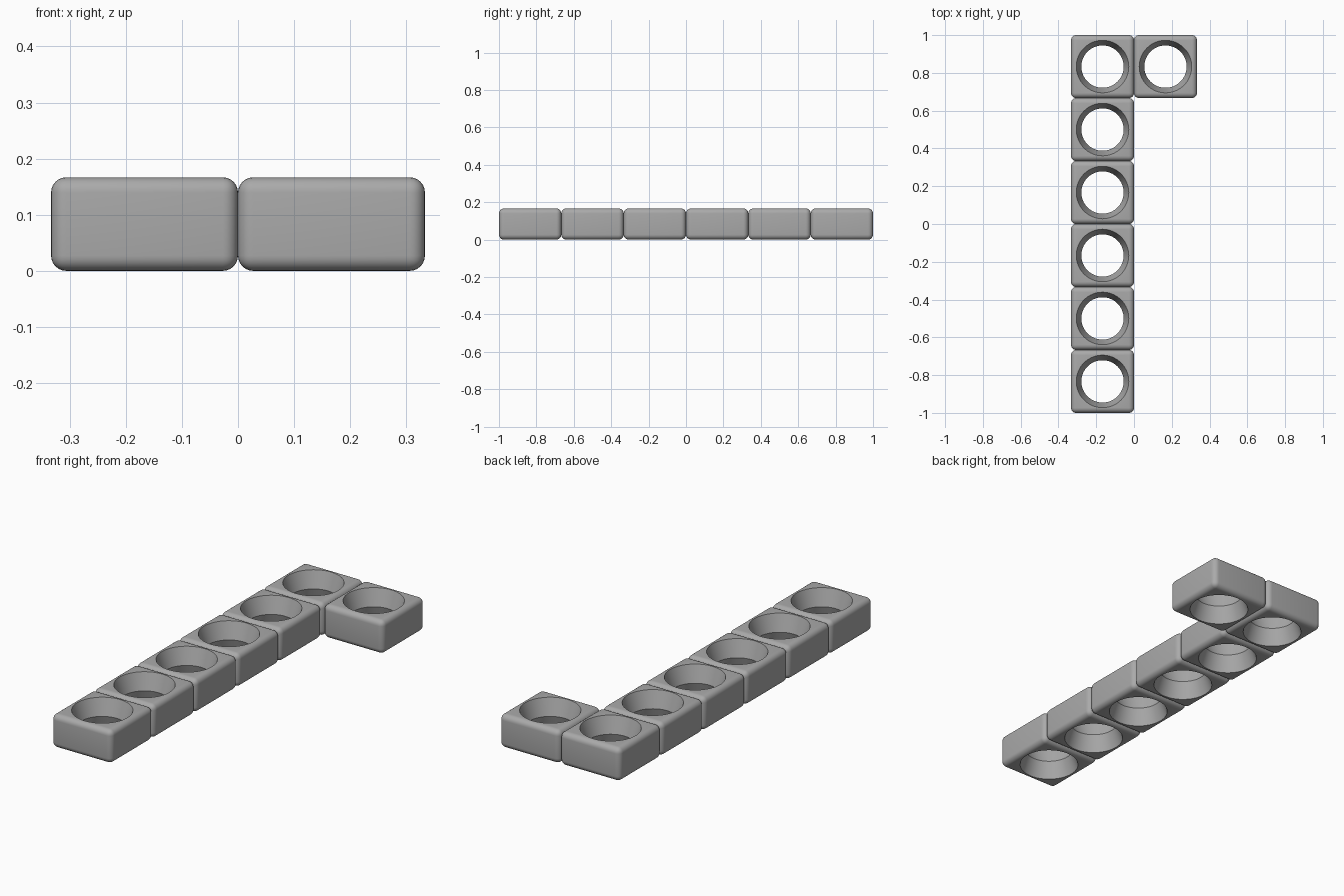
import bpy
import bmesh
import math

if "Cube" in bpy.data.objects:
    bpy.data.objects.remove(bpy.data.objects["Cube"], do_unlink=True)

CELL = 1 / 3
HEIGHT = 1 / 6
ROUND = 0.027

grey = bpy.data.materials.new("plain grey")
grey.use_nodes = True
colour = (0.4, 0.4, 0.4, 1)
grey.diffuse_color = colour
grey.node_tree.nodes["Principled BSDF"].inputs["Base Color"].default_value = colour


def new_object(name, bm):
    bmesh.ops.recalc_face_normals(bm, faces=bm.faces)
    mesh = bpy.data.meshes.new(name)
    bm.to_mesh(mesh)
    bm.free()
    mesh.materials.append(grey)
    obj = bpy.data.objects.new(name, mesh)
    bpy.context.collection.objects.link(obj)
    return obj


def hole_cutter(profile, sides=64):
    """Stack of rings, capped at both ends, for the waisted hole."""
    bm = bmesh.new()
    rings = []
    for radius, z in profile:
        angles = [math.tau * i / sides for i in range(sides)]
        rings.append([bm.verts.new((radius * math.cos(a), radius * math.sin(a), z)) for a in angles])
    for low, high in zip(rings, rings[1:]):
        for i in range(sides):
            j = (i + 1) % sides
            bm.faces.new((low[i], low[j], high[j], high[i]))
    bm.faces.new(rings[0])
    bm.faces.new(rings[-1])
    return new_object("hole_cutter", bm)


# Waisted hole: flares to both the top and the bottom
WAIST = HEIGHT / 2
SLOPE = (0.139 - 0.112) / WAIST
EXTRA = 0.02
flare = 0.139 + SLOPE * EXTRA
cutter = hole_cutter([(flare, -EXTRA), (0.112, WAIST), (flare, HEIGHT + EXTRA)])

# Rounded block
bm = bmesh.new()
bmesh.ops.create_cube(bm, size=1)
for v in bm.verts:
    v.co.x *= CELL
    v.co.y *= CELL
    v.co.z = (v.co.z + 0.5) * HEIGHT
bmesh.ops.bevel(bm, geom=bm.edges[:], offset=ROUND, segments=6, profile=0.5, affect='EDGES')
block = new_object("block_1", bm)

# Cut the hole through the block
cut = block.modifiers.new("hole", 'BOOLEAN')
cut.operation = 'DIFFERENCE'
cut.solver = 'EXACT'
cut.object = cutter
bpy.context.view_layer.objects.active = block
block.select_set(True)
bpy.ops.object.modifier_apply(modifier="hole")
bpy.ops.object.shade_smooth_by_angle(angle=math.radians(25))
bpy.data.objects.remove(cutter, do_unlink=True)

# Row of six blocks along the right, plus one beside the back block
places = [(-CELL / 2, -1 + CELL * (i + 0.5)) for i in range(6)]
places.append((CELL / 2, 1 - CELL / 2))
for number, (x, y) in enumerate(places, 1):
    part = block if number == 1 else block.copy()
    if number > 1:
        part.name = f"block_{number}"
        bpy.context.collection.objects.link(part)
    part.location = (x, y, 0)
